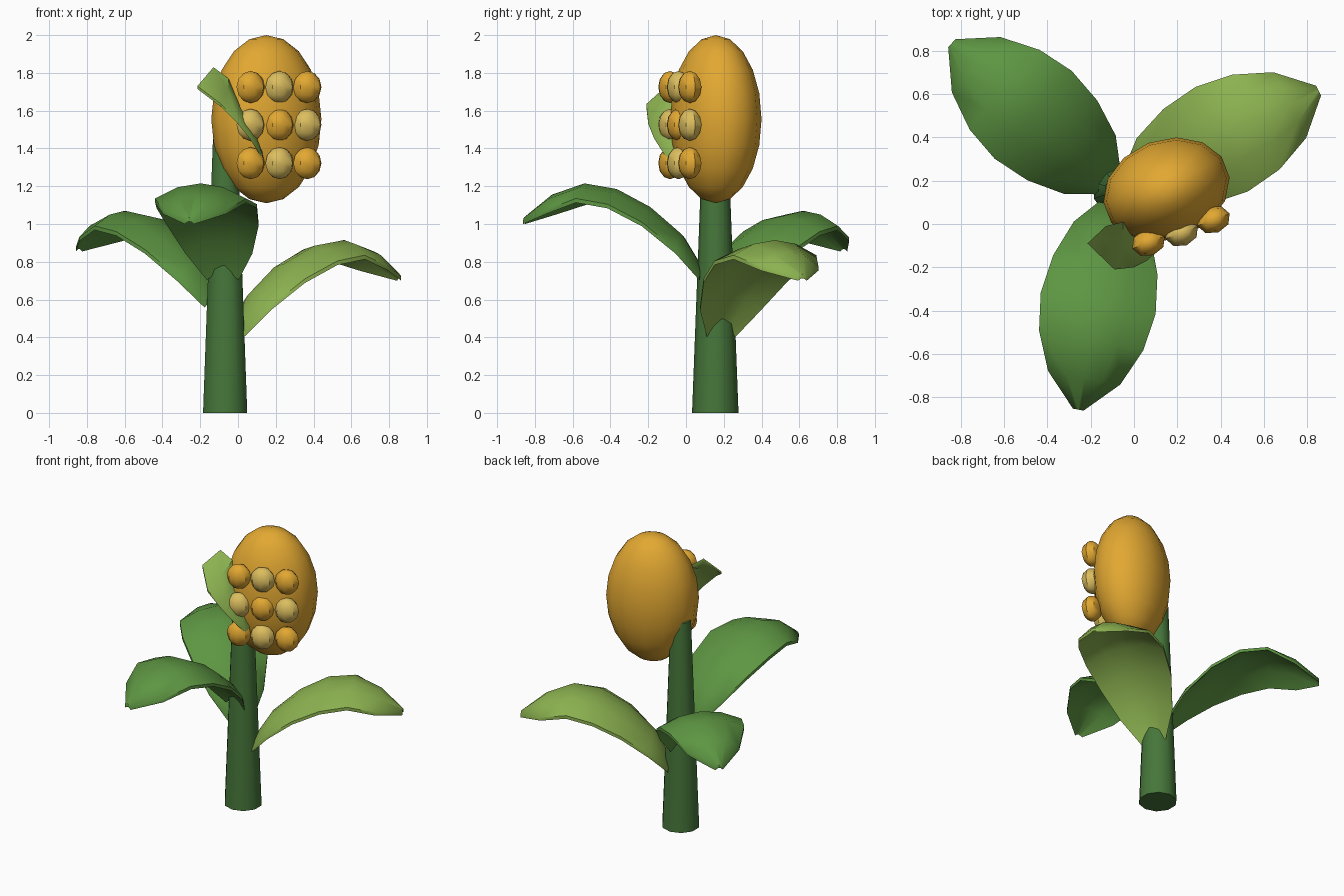
import bpy, bmesh, math
from mathutils import Vector, Matrix

if "Cube" in bpy.data.objects:
    bpy.data.objects.remove(bpy.data.objects["Cube"])


def mat(name, r, g, b):
    m = bpy.data.materials.new(name)
    lin = [((c / 255 + 0.055) / 1.055) ** 2.4 for c in (r, g, b)]
    m.diffuse_color = (*lin, 1)
    m.use_nodes = True
    m.node_tree.nodes["Principled BSDF"].inputs["Base Color"].default_value = m.diffuse_color
    return m


STEM = mat("stem_green", 70, 118, 58)
LEAF = mat("leaf_green", 93, 149, 66)
LIGHT = mat("light_leaf_green", 140, 178, 80)
ORANGE = mat("cob_orange", 226, 168, 50)
YELLOW = mat("kernel_yellow", 220, 190, 95)


def finish(bm, name, material, angle=None):
    me = bpy.data.meshes.new(name)
    bmesh.ops.recalc_face_normals(bm, faces=bm.faces)
    bm.to_mesh(me)
    bm.free()
    me.materials.append(material)
    ob = bpy.data.objects.new(name, me)
    bpy.context.collection.objects.link(ob)
    if angle:
        bpy.ops.object.select_all(action='DESELECT')
        ob.select_set(True)
        bpy.context.view_layer.objects.active = ob
        bpy.ops.object.shade_smooth_by_angle(angle=math.radians(angle))
    return ob


def sheet(rows, name, material, thickness):
    """Closed leaf blade: upper rows of points plus a lower copy, joined at the rim."""
    bm = bmesh.new()
    down = Vector((0, 0, -thickness))
    n = len(rows[0])
    top = [[bm.verts.new(p) for p in row] for row in rows]
    low = [[bm.verts.new(p + down) for p in row] for row in rows]
    for i in range(len(rows) - 1):
        for j in range(n - 1):
            for g in (top, low):
                bm.faces.new((g[i][j], g[i][j + 1], g[i + 1][j + 1], g[i + 1][j]))
        for j in (0, n - 1):
            bm.faces.new((top[i][j], top[i + 1][j], low[i + 1][j], low[i][j]))
    for i in (0, len(rows) - 1):
        for j in range(n - 1):
            bm.faces.new((top[i][j], top[i][j + 1], low[i][j + 1], low[i][j]))
    return finish(bm, name, material, 50)


def ball(name, center, size, turn, segs, rings, material, angle):
    bm = bmesh.new()
    m = (Matrix.Translation(center) @ Matrix.Rotation(turn, 4, 'Z')
         @ Matrix.Diagonal((*size, 1)))
    bmesh.ops.create_uvsphere(bm, u_segments=segs, v_segments=rings, radius=1, matrix=m)
    return finish(bm, name, material, angle)


# Tapered stem
AXIS = Vector((-0.068, 0.155, 0))
bm = bmesh.new()
bmesh.ops.create_cone(bm, cap_ends=True, segments=10, radius1=0.123, radius2=0.068,
                      depth=1.45, matrix=Matrix.Translation(AXIS + Vector((0, 0, 0.725))))
finish(bm, "stem", STEM, 50)

# Three arching leaves: (distance from stem, half width, height above the joint)
PROFILE = [(0.07, 0.085, 0.0), (0.18, 0.18, 0.175), (0.35, 0.245, 0.32), (0.53, 0.27, 0.415),
           (0.705, 0.245, 0.445), (0.88, 0.17, 0.385), (1.03, 0.025, 0.265)]


def big_leaf(name, degrees, joint, material):
    a = math.radians(degrees)
    out = Vector((math.cos(a), math.sin(a), 0))
    side = Vector((-math.sin(a), math.cos(a), 0))
    rows = []
    for r, w, h in PROFILE:
        rows.append([AXIS + out * r + side * (w * u)
                     + Vector((0, 0, joint + h - 0.08 * u * u * min(1, w / 0.15)))
                     for u in (-1, -0.5, 0, 0.5, 1)])
    sheet(rows, name, material, 0.022)


big_leaf("right_leaf", 26.6, 0.47, LIGHT)
big_leaf("back_left_leaf", 138.7, 0.625, LEAF)
big_leaf("front_leaf", 259.4, 0.77, LEAF)

# Small twisted husk leaf beside the cob: outer and inner edge pairs
HUSK = [((0.13, -0.10, 1.36), (0.13, -0.06, 1.38)),
        ((0.06, -0.17, 1.47), (0.07, -0.03, 1.52)),
        ((0.00, -0.20, 1.545), (-0.02, 0.00, 1.65)),
        ((-0.09, -0.21, 1.635), (-0.05, 0.01, 1.77)),
        ((-0.215, -0.09, 1.73), (-0.13, -0.01, 1.83))]
rows = []
for k, (o, i) in enumerate(HUSK):
    o, i = Vector(o), Vector(i)
    bulge = Vector((0.025, 0, 0.015)) * math.sin(math.pi * k / 4)
    rows.append([o, (o + i) / 2 + bulge, i])
sheet(rows, "husk_leaf", LIGHT, 0.015)

# Cob
TURN = math.radians(21)
ball("cob", (0.15, 0.158, 1.555), (0.30, 0.232, 0.445), TURN, 14, 10, ORANGE, 60)

# Checkered kernels on the cob's front
for c, (x, y) in enumerate([(0.067, -0.085), (0.22, -0.04), (0.367, 0.02)]):
    for r, z in enumerate((1.725, 1.525, 1.322)):
        ball(f"kernel_{c}_{r}", (x, y, z), (0.08, 0.063, 0.085), TURN, 8, 6,
             YELLOW if (c + r) % 2 else ORANGE, 40)
